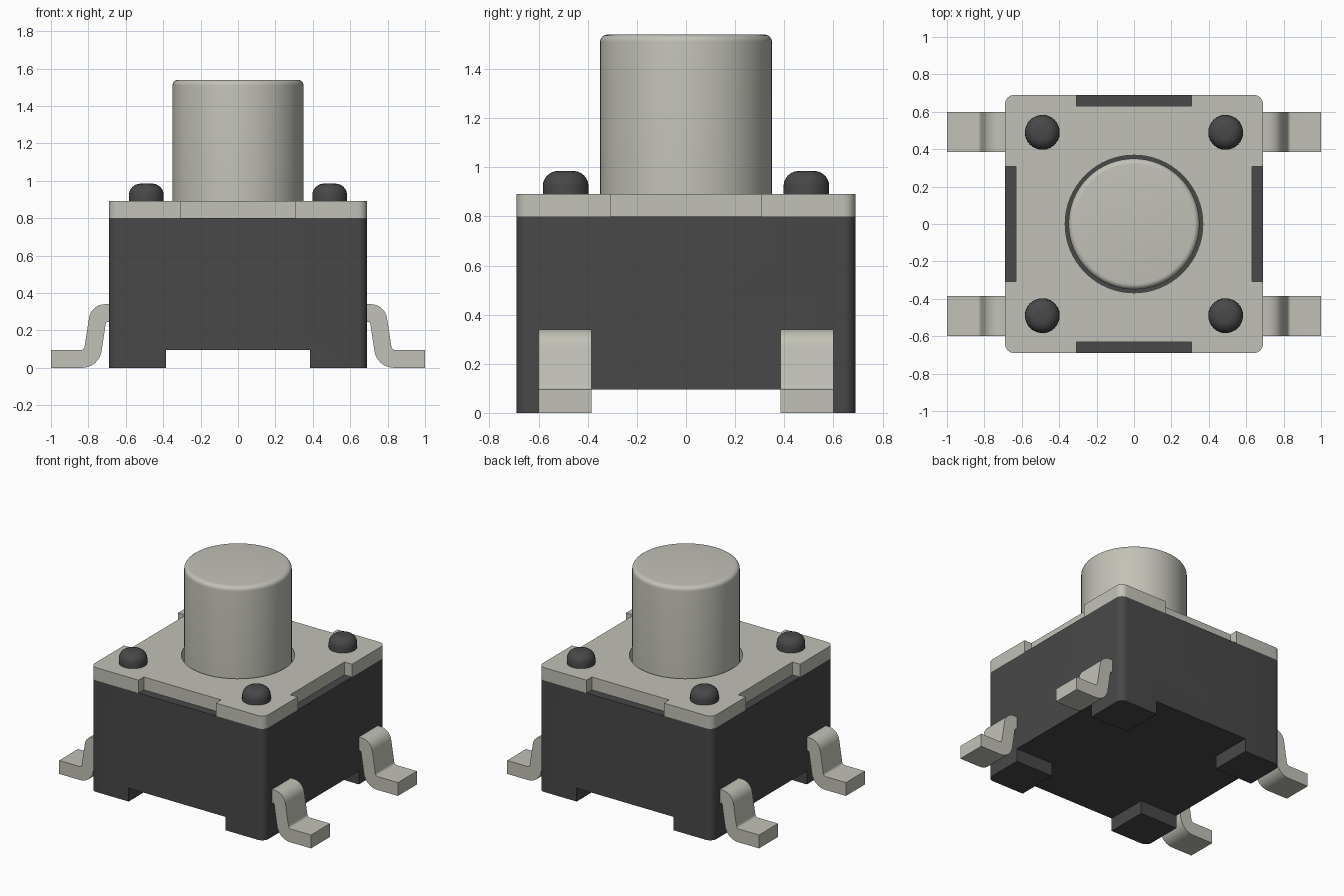
import bpy, bmesh, math
from mathutils import Vector, Matrix

default = bpy.data.objects.get("Cube")
if default:
    bpy.data.objects.remove(default, do_unlink=True)


def material(name, color):
    m = bpy.data.materials.new(name)
    m.use_nodes = True
    m.diffuse_color = color
    m.node_tree.nodes["Principled BSDF"].inputs["Base Color"].default_value = color
    return m


METAL = material("warm grey metal", (0.54, 0.535, 0.475, 1))
PLASTIC = material("dark plastic", (0.065, 0.065, 0.065, 1))


def fillet(corners, steps=8, closed=True):
    """Turn (x, y, radius) corners into points with rounded corners."""
    out = []
    n = len(corners)
    for i, (x, y, r) in enumerate(corners):
        p = Vector((x, y, 0))
        if r == 0 or (not closed and i in (0, n - 1)):
            out.append(p)
            continue
        a = (Vector((*corners[i - 1][:2], 0)) - p).normalized()
        b = (Vector((*corners[(i + 1) % n][:2], 0)) - p).normalized()
        half = a.angle(b) / 2
        centre = p + (a + b).normalized() * r / math.sin(half)
        start = p + a * r / math.tan(half) - centre
        end = p + b * r / math.tan(half) - centre
        for k in range(steps + 1):
            out.append(centre + start.slerp(end, k / steps).normalized() * r)
    return out


def finish(name, bm, mat):
    bmesh.ops.recalc_face_normals(bm, faces=bm.faces)
    mesh = bpy.data.meshes.new(name)
    bm.to_mesh(mesh)
    bm.free()
    mesh.materials.append(mat)
    ob = bpy.data.objects.new(name, mesh)
    bpy.context.collection.objects.link(ob)
    return ob


def smooth(ob):
    bpy.ops.object.select_all(action='DESELECT')
    ob.select_set(True)
    bpy.context.view_layer.objects.active = ob
    bpy.ops.object.shade_smooth_by_angle(angle=math.radians(35))


def prism(name, points, low, high, mat, matrix=None):
    """Extrude a flat outline from low to high."""
    bm = bmesh.new()
    face = bm.faces.new([bm.verts.new((p.x, p.y, low)) for p in points])
    ext = bmesh.ops.extrude_face_region(bm, geom=[face])
    verts = [v for v in ext["geom"] if isinstance(v, bmesh.types.BMVert)]
    bmesh.ops.translate(bm, verts=verts, vec=(0, 0, high - low))
    if matrix:
        bmesh.ops.transform(bm, matrix=matrix, verts=bm.verts)
    return finish(name, bm, mat)


def lathe(name, corners, mat, x=0, y=0, segments=48):
    """Spin a (radius, height, fillet) profile about a vertical axis."""
    bm = bmesh.new()
    verts = [bm.verts.new((p.x, 0, p.y)) for p in fillet(corners, 6, closed=False)]
    edges = [bm.edges.new(pair) for pair in zip(verts, verts[1:])]
    bmesh.ops.spin(bm, geom=verts + edges, cent=(0, 0, 0), axis=(0, 0, 1),
                   angle=math.tau, steps=segments, use_duplicate=False)
    bmesh.ops.remove_doubles(bm, verts=bm.verts, dist=0.0001)
    bmesh.ops.translate(bm, verts=bm.verts, vec=(x, y, 0))
    ob = finish(name, bm, mat)
    smooth(ob)
    return ob


def cut(ob, cutter):
    bpy.context.view_layer.objects.active = ob
    mod = ob.modifiers.new("cut", 'BOOLEAN')
    mod.operation = 'DIFFERENCE'
    mod.solver = 'EXACT'
    mod.object = cutter
    bpy.ops.object.modifier_apply(modifier=mod.name)
    bpy.data.objects.remove(cutter, do_unlink=True)


def rectangle(w, d):
    return [Vector((sx * w, sy * d, 0)) for sx, sy in ((-1, -1), (1, -1), (1, 1), (-1, 1))]


HALF, ROUND = 0.69, 0.05
BODY_TOP, PLATE_TOP = 0.8, 0.892

# Housing, with crossing channels underneath that leave four corner feet
square = [(sx * HALF, sy * HALF, ROUND) for sx, sy in ((-1, -1), (1, -1), (1, 1), (-1, 1))]
housing = prism("housing", fillet(square), 0, BODY_TOP, PLASTIC)
for w, d in ((0.385, 1), (1, 0.385)):
    cut(housing, prism("channel_cutter", rectangle(w, d), -0.1, 0.096, PLASTIC))
smooth(housing)

# Cover plate: notched on each side, with a round hole for the button
NOTCH, INNER = 0.307, 0.63
side = [(-NOTCH, -HALF, 0), (-NOTCH, -INNER, 0), (NOTCH, -INNER, 0),
        (NOTCH, -HALF, 0), (HALF, -HALF, ROUND)]
outline = []
for turn in range(4):
    for x, y, r in side:
        v = Matrix.Rotation(turn * math.pi / 2, 3, 'Z') @ Vector((x, y, 0))
        outline.append((v.x, v.y, r))
plate = prism("cover_plate", fillet(outline), BODY_TOP, PLATE_TOP, METAL)
hole = [Vector((math.cos(a), math.sin(a), 0)) * 0.368
        for a in (math.tau * i / 64 for i in range(64))]
cut(plate, prism("hole_cutter", hole, 0.7, 1, METAL))
smooth(plate)

# Push button
lathe("push_button", [(0, BODY_TOP, 0), (0.35, BODY_TOP, 0),
                      (0.35, 1.54, 0.03), (0, 1.54, 0)], METAL, segments=64)

# Four rivets and four bent legs
leg_profile = fillet([(0.66, 0.34, 0), (0.785, 0.34, 0.085), (0.823, 0.096, 0.02),
                      (1, 0.096, 0), (1, 0, 0), (0.743, 0, 0.105),
                      (0.706, 0.245, 0.012), (0.66, 0.245, 0)])
upright = Matrix.Rotation(math.pi / 2, 4, 'X')
for sx, x_name in ((1, "left"), (-1, "right")):
    for sy, y_name in ((-1, "front"), (1, "back")):
        label = y_name + "_" + x_name
        lathe("rivet_" + label, [(0, 0.86, 0), (0.093, 0.86, 0),
                                 (0.093, 0.985, 0.062), (0, 0.985, 0)],
              PLASTIC, sx * 0.49, sy * 0.49, 32)
        mirror = Matrix.Diagonal((sx, -sy, 1, 1))
        smooth(prism("leg_" + label, leg_profile, 0.385, 0.6, METAL, mirror @ upright))
